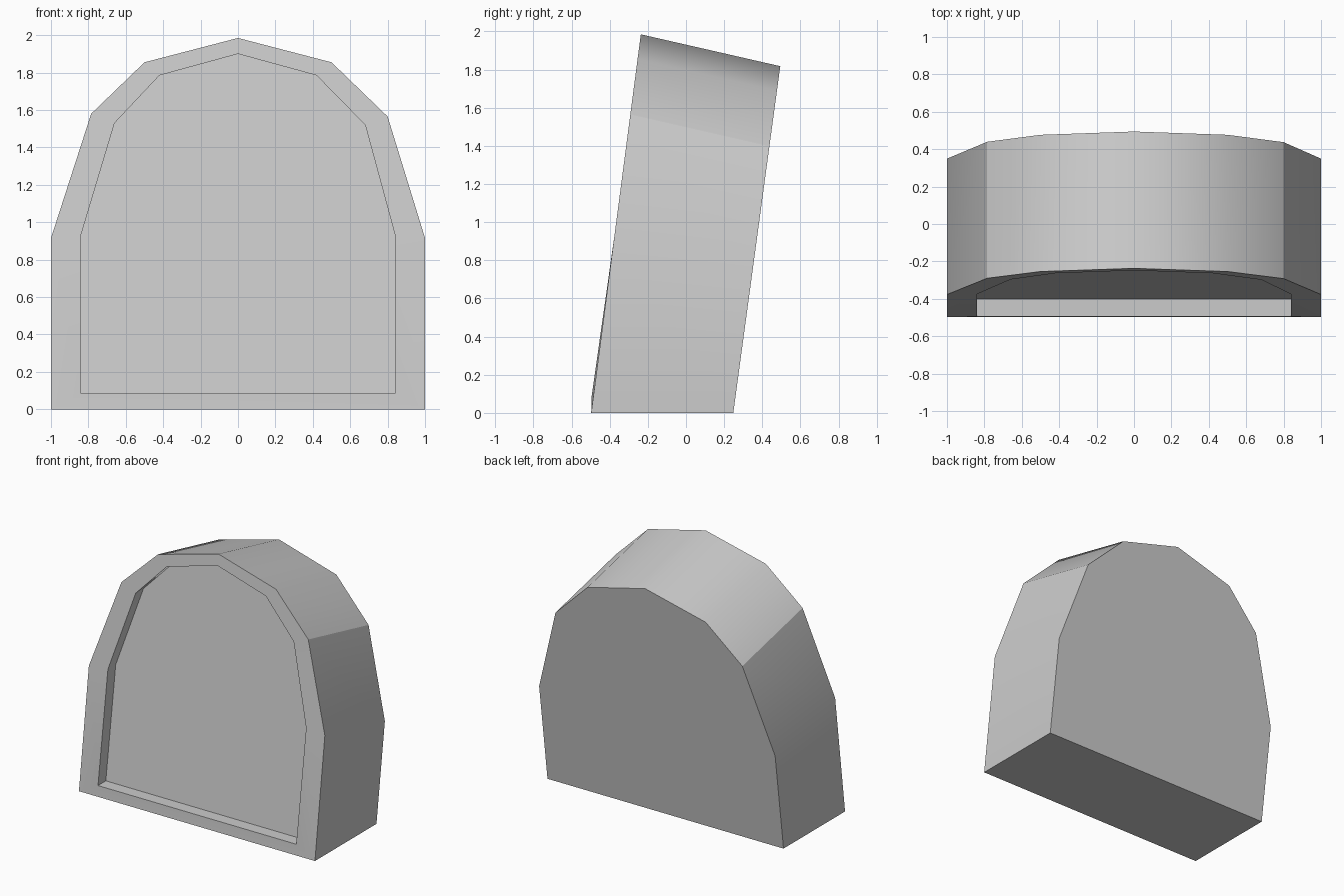
import bpy, bmesh, math

if "Cube" in bpy.data.objects:
    bpy.data.objects.remove(bpy.data.objects["Cube"])

# Profiles (x, z), running from bottom right over the peak to bottom left
OUTER = [(1, 0), (1, .915), (.80, 1.565), (.50, 1.855), (0, 1.985),
         (-.50, 1.855), (-.785, 1.58), (-1, .915), (-1, 0)]
INNER = [(.84, .085), (.84, .93), (.68, 1.52), (.42, 1.785), (0, 1.90),
         (-.42, 1.785), (-.66, 1.53), (-.84, .93), (-.84, .085)]
SHOULDERS = (2, 6)
RECESS = .095


def front_y(z):
    """Depth of the backward-leaning front plane."""
    return -.497 + .131 * z


bm = bmesh.new()


def ring(points):
    return [bm.verts.new(p) for p in points]


def bridge(a, b):
    for i in range(len(a)):
        j = (i + 1) % len(a)
        bm.faces.new((a[i], a[j], b[j], b[i]))


# Body: back outline slopes down away from the front
front = ring((x, front_y(z), z) for x, z in OUTER)
back_z = [max(0, z - .167) for x, z in OUTER]
back = ring((x, .248 + .1355 * z, z) for (x, _), z in zip(OUTER, back_z))

# Recessed panel, its lower lip flush with the foot of the stone
rim_y = [-.495 if z < .1 else front_y(z) for x, z in INNER]
rim = ring((x, y, z) for (x, z), y in zip(INNER, rim_y))
panel = ring((x, y + RECESS, z) for (x, z), y in zip(INNER, rim_y))

bridge(back, front)
bridge(front, rim)
bridge(rim, panel)
bm.faces.new(panel)
bm.faces.new(back)
bmesh.ops.recalc_face_normals(bm, faces=bm.faces)

# Smooth sides, with creases at the shoulders and all hard corners
for f in bm.faces:
    f.smooth = True
for e in bm.edges:
    e.smooth = e.calc_face_angle(0) < math.radians(34)
for loop_a, loop_b in ((front, back), (rim, panel)):
    for i in SHOULDERS:
        bm.edges.get((loop_a[i], loop_b[i])).smooth = False

mesh = bpy.data.meshes.new("headstone")
bm.to_mesh(mesh)
bm.free()

stone = bpy.data.materials.new("light grey stone")
stone.diffuse_color = (.6, .6, .6, 1)
stone.use_nodes = True
stone.node_tree.nodes["Principled BSDF"].inputs["Base Color"].default_value = stone.diffuse_color
mesh.materials.append(stone)
bpy.context.collection.objects.link(bpy.data.objects.new("headstone", mesh))
